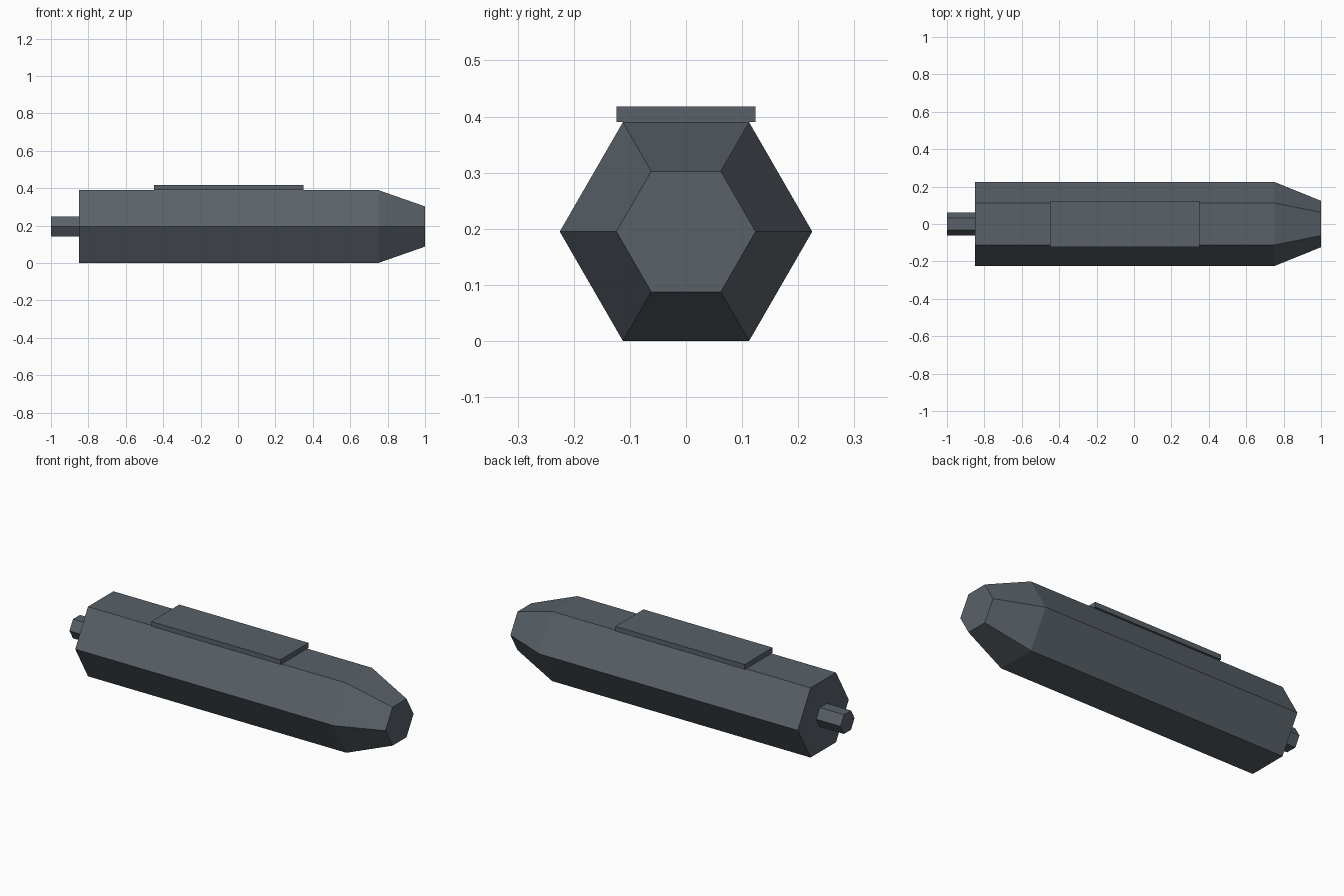
import bpy
import bmesh
from math import cos, sin, pi

cube = bpy.data.objects.get("Cube")
if cube:
    bpy.data.objects.remove(cube, do_unlink=True)

AXIS_Z = 0.195

# Single dark steel material
steel = bpy.data.materials.new("dark_steel_grey")
steel.use_nodes = True
steel.diffuse_color = (0.10, 0.12, 0.14, 1)
steel.node_tree.nodes["Principled BSDF"].inputs["Base Color"].default_value = steel.diffuse_color


def finish(name, bm):
    bmesh.ops.recalc_face_normals(bm, faces=bm.faces)
    mesh = bpy.data.meshes.new(name)
    bm.to_mesh(mesh)
    bm.free()
    mesh.materials.append(steel)
    obj = bpy.data.objects.new(name, mesh)
    bpy.context.collection.objects.link(obj)
    return obj


def hex_loft(name, stations):
    """Six-sided solid along x through (x, radius) stations."""
    bm = bmesh.new()
    rings = [[bm.verts.new((x, r * cos(i * pi / 3), AXIS_Z + r * sin(i * pi / 3)))
              for i in range(6)] for x, r in stations]
    for a, b in zip(rings, rings[1:]):
        for i in range(6):
            j = (i + 1) % 6
            bm.faces.new((a[i], a[j], b[j], b[i]))
    bm.faces.new(rings[0])
    bm.faces.new(rings[-1])
    return finish(name, bm)


# Hexagonal hull with tapered nose
hex_loft("hull", [(-0.85, 0.225), (0.75, 0.225), (1.0, 0.124)])

# Small hexagonal stub at the tail
hex_loft("tail_stub", [(-1.0, 0.062), (-0.85, 0.062)])

# Flat plate lying on the top face
bm = bmesh.new()
bmesh.ops.create_cube(bm, size=1)
bmesh.ops.scale(bm, vec=(0.80, 0.248, 0.028), verts=bm.verts)
bmesh.ops.translate(bm, vec=(-0.05, 0, 0.404), verts=bm.verts)
finish("top_plate", bm)
